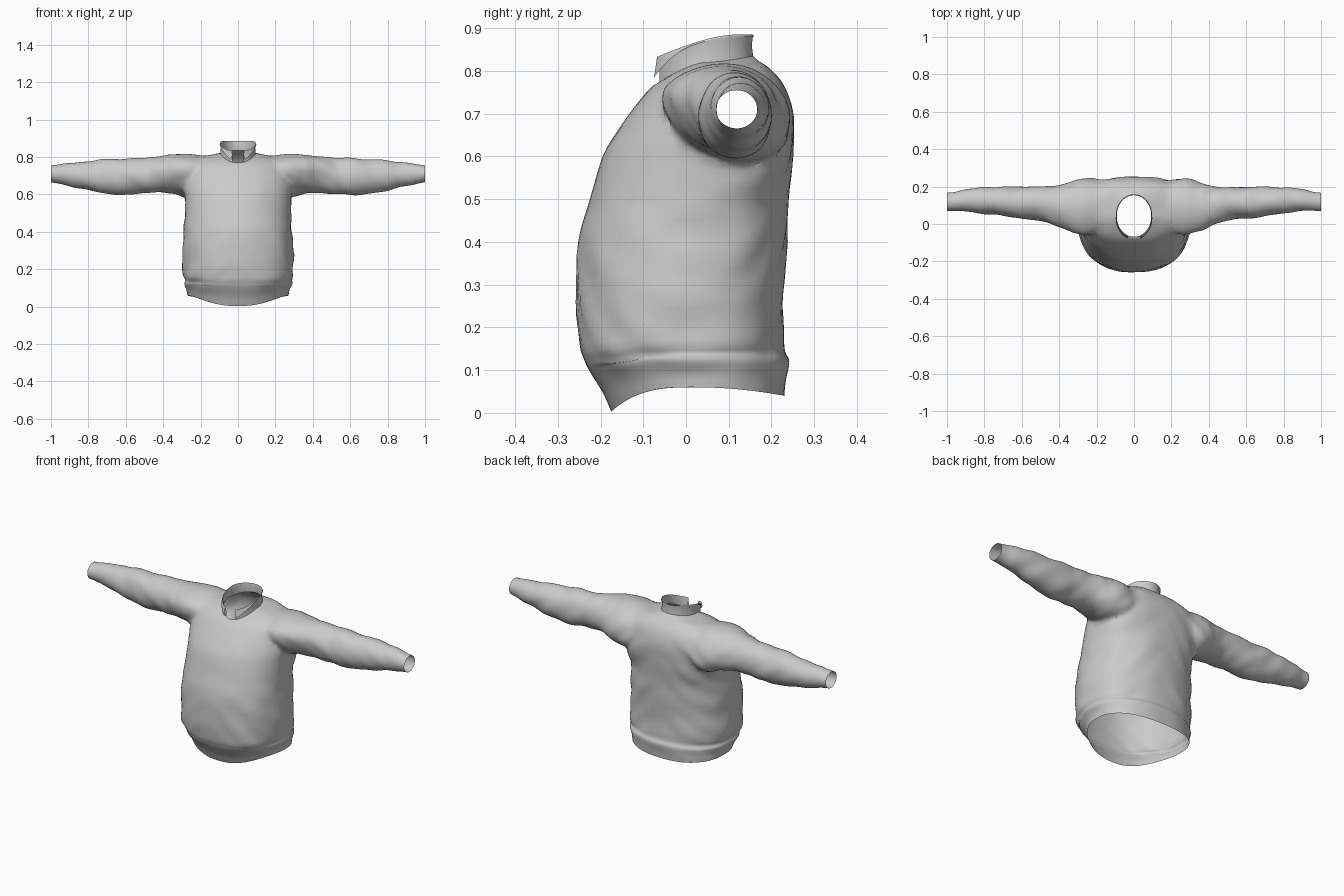
import bpy, bmesh, math
from mathutils import Vector, noise

if "Cube" in bpy.data.objects:
    bpy.data.objects.remove(bpy.data.objects["Cube"])

# Torso rings: half width, front y, back y, then z at front, side, back
TORSO = [
    (.270, -.175, .230, .003, .060, .040),
    (.276, -.196, .234, .050, .088, .080),
    (.287, -.226, .240, .098, .122, .120),
    (.283, -.238, .231, .122, .143, .143),
    (.295, -.250, .229, .160, .175, .178),
    (.296, -.257, .228, .260, .275, .280),
    (.290, -.252, .237, .400, .400, .400),
    (.284, -.225, .241, .500, .500, .500),
    (.288, -.195, .250, .600, .600, .600),
    (.290, -.160, .254, .660, .665, .665),
    (.282, -.125, .247, .710, .720, .720),
    (.260, -.100, .227, .742, .768, .770),
    (.200, -.086, .197, .757, .800, .805),
    (.140, -.078, .172, .765, .812, .822),
    (.095, -.068, .157, .770, .820, .835)]

# Sleeve rings: x, front y, back y, bottom z, top z
SLEEVE = [
    (.12, -.02, .205, .66, .795),
    (.21, -.05, .244, .60, .812),
    (.28, -.058, .246, .587, .820),
    (.35, -.040, .224, .605, .813),
    (.43, -.005, .202, .612, .803),
    (.52, .022, .198, .604, .798),
    (.61, .030, .200, .597, .793),
    (.70, .046, .200, .603, .786),
    (.80, .055, .196, .622, .779),
    (.90, .068, .186, .645, .769),
    (.96, .070, .172, .658, .760),
    (1.0, .070, .167, .665, .755)]


def spline(rows, sub):
    """Catmull-Rom through the table rows."""
    out = []
    for i in range(len(rows) - 1):
        quad = [rows[max(i - 1, 0)], rows[i], rows[i + 1], rows[min(i + 2, len(rows) - 1)]]
        for k in range(sub):
            t = k / sub
            out.append([.5 * (2 * b + (c - a) * t + (2 * a - 5 * b + 4 * c - d) * t * t
                              + (3 * b - a - 3 * c + d) * t ** 3) for a, b, c, d in zip(*quad)])
    return out + [list(rows[-1])]


def clamp(v, lo=0, hi=1):
    return min(hi, max(lo, v))


def power(v, p):
    return math.copysign(abs(v) ** p, v)


def torso_point(row, a):
    hx, yf, yb, zf, zs, zb = row
    c, s = math.cos(a), math.sin(a)
    # Rounded belly, squarer back that is flattest across the shoulder blades
    square = 2.1 if s < 0 else 2.5 + 1.3 * clamp((zs - .5) / .12)
    e = 2 / square
    if hx < .2:
        e += (1 - e) * (.2 - hx) / .105
    y = (yf + yb) / 2 + power(s, e) * (yb - yf) / 2
    dip = 3 if s < 0 and zs < .13 else 1.5
    z = zs + ((zf if s < 0 else zb) - zs) * abs(s) ** dip
    return Vector((hx * power(c, 2 / 2.3 if hx >= .2 else e), y, z))


def sleeve_point(row, a, side):
    x, yf, yb, z0, z1 = row
    tilt = .035 * clamp((.5 - x) / .2) * clamp((x - .12) / .1)
    dy = math.cos(a)
    z = (z0 + z1) / 2 + math.sin(a) * (z1 - z0) / 2
    z -= tilt * dy * (1 if math.sin(a) < 0 else 1 - math.sin(a))
    return Vector((side * x, (yf + yb) / 2 + dy * (yb - yf) / 2, z))


def make_object(name, bm):
    me = bpy.data.meshes.new(name)
    bm.to_mesh(me)
    bm.free()
    ob = bpy.data.objects.new(name, me)
    bpy.context.collection.objects.link(ob)
    return ob


def closed_tube(name, rings):
    """Lofts rings and closes both ends with fans; returns object and fan centres."""
    bm = bmesh.new()
    loops = [[bm.verts.new(p) for p in ring] for ring in rings]
    n = len(loops[0])
    for a, b in zip(loops, loops[1:]):
        for i in range(n):
            bm.faces.new((a[i], a[(i + 1) % n], b[(i + 1) % n], b[i]))
    centres = []
    for loop in (loops[0], loops[-1]):
        centre = sum((v.co for v in loop), Vector()) / n
        hub = bm.verts.new(centre)
        centres.append(centre)
        for i in range(n):
            bm.faces.new((loop[i], loop[(i + 1) % n], hub))
    bmesh.ops.recalc_face_normals(bm, faces=bm.faces)
    return make_object(name, bm), centres


def activate(ob):
    bpy.ops.object.select_all(action='DESELECT')
    ob.select_set(True)
    bpy.context.view_layer.objects.active = ob


# Sweater body, joined with both sleeves
N, M = 80, 44
rings = [[torso_point(r, 2 * math.pi * i / N) for i in range(N)] for r in spline(TORSO, 4)]
body, openings = closed_tube("sweater_body", rings)
for side in (-1, 1):
    rings = [[sleeve_point(r, 2 * math.pi * i / M, side) for i in range(M)]
             for r in spline(SLEEVE, 5)]
    sleeve, ends = closed_tube("sleeve", rings)
    openings.append(ends[1])
    activate(body)
    mod = body.modifiers.new("join_sleeve", 'BOOLEAN')
    mod.operation, mod.solver, mod.object = 'UNION', 'EXACT', sleeve
    bpy.ops.object.modifier_apply(modifier=mod.name)
    bpy.data.objects.remove(sleeve)

# Open the hem, neck and cuffs, then soften the armhole seams
bm = bmesh.new()
bm.from_mesh(body.data)
hubs = [v for v in bm.verts if any((v.co - c).length < .003 for c in openings)]
bmesh.ops.delete(bm, geom=hubs, context='VERTS')
bmesh.ops.remove_doubles(bm, verts=bm.verts, dist=.002)
seam = [v for v in bm.verts if .14 < abs(v.co.x) < .36 and v.co.z > .55]
for _ in range(7):
    bmesh.ops.smooth_vert(bm, verts=seam, factor=.5, use_axis_x=True, use_axis_y=True, use_axis_z=True)

# Cloth folds: diagonals on the sleeves, sideways creases on the torso
bm.normal_update()
moves = []
for v in bm.verts:
    x, y, z = v.co
    arm = clamp((abs(x) - .27) / .12)
    cuff = clamp((1 - abs(x)) / .15, .15)
    sleeve_fold = noise.noise(Vector((x * 12 + z * 8, y * 7, z * 8))) * .009 * cuff
    calm = .3 if y < -.05 and z > .4 else 1
    edge = clamp((z - .03) / .1, .2) * clamp((.8 - z) / .1)
    centre = clamp(.3 + abs(x) / .25)
    torso_fold = noise.noise(Vector((x * 7 + 9, y * 7, z * 14 + abs(x) * 9))) * .010 * calm * edge * centre
    moves.append(v.normal * (arm * sleeve_fold + (1 - arm) * torso_fold))
for v, d in zip(bm.verts, moves):
    v.co += d
bm.to_mesh(body.data)
bm.free()

# Collar: standing band, split at the front, with points folded outward
bm = bmesh.new()
K, gap = 64, .32
cols = []
for i in range(K + 1):
    a = -math.pi / 2 + gap + (2 * math.pi - 2 * gap) * i / K
    s = math.sin(a)
    front = max(0, -s)
    base = torso_point(TORSO[-1], a)
    out = Vector((math.cos(a), s, 0))
    top = base + out * .006 * front
    top.z = .885 - .055 * clamp((.6 - s) / 1.6) ** 1.6
    mid = base.lerp(top, .5) - out * .003
    fold = top + out * (.002 + .006 * front)
    fold.z -= .004 + .052 * front ** 3
    cols.append([bm.verts.new(p) for p in (base, mid, top, fold)])
for a, b in zip(cols, cols[1:]):
    for j in range(3):
        bm.faces.new((a[j], b[j], b[j + 1], a[j + 1]))
collar = make_object("collar", bm)

for ob in (body, collar):
    activate(ob)
    bpy.ops.object.shade_smooth_by_angle(angle=math.radians(45))
